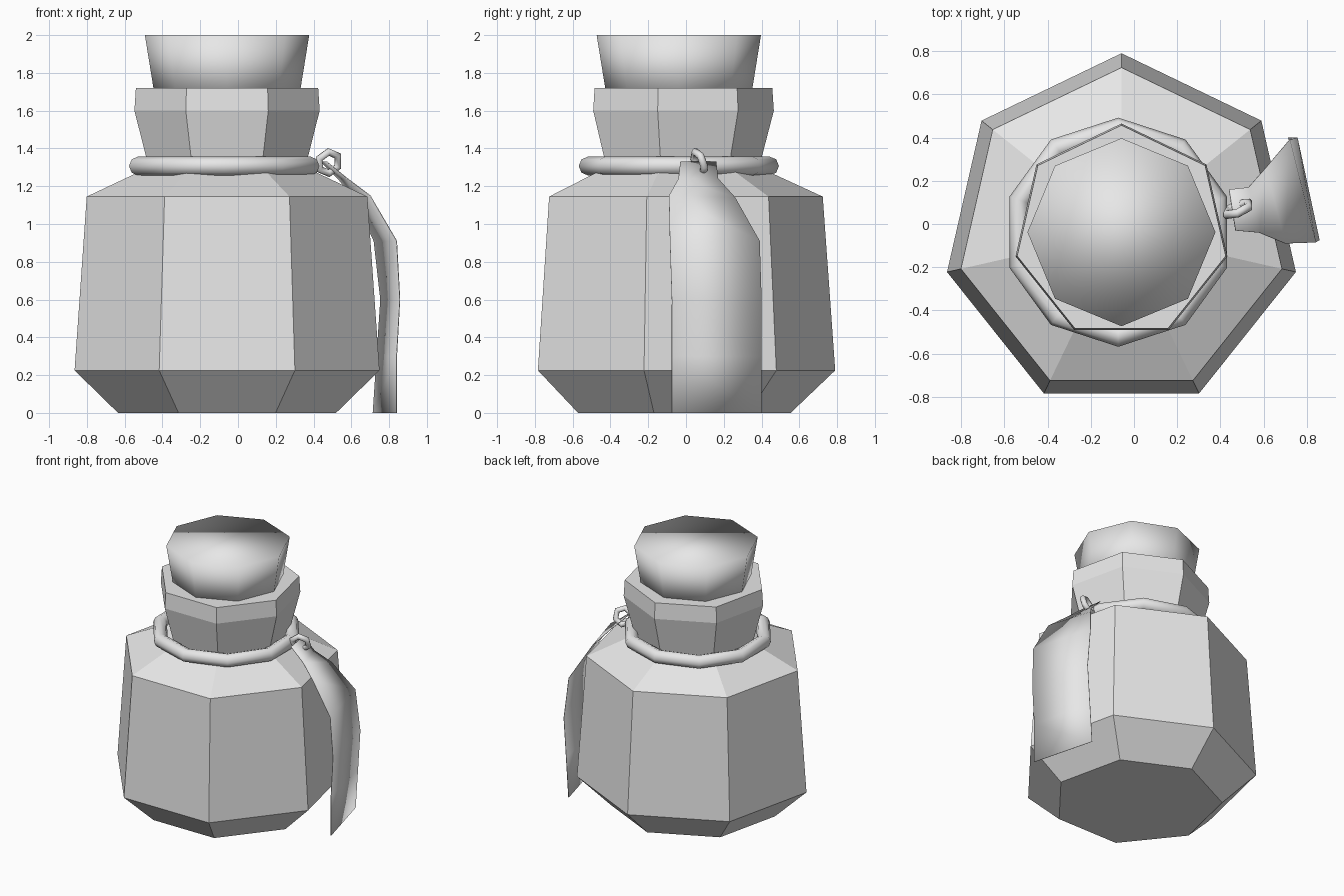
import bpy, bmesh, math
from mathutils import Vector

cube = bpy.data.objects.get("Cube")
if cube:
    bpy.data.objects.remove(cube)

CX, CY = -0.058, -0.038

grey = bpy.data.materials.new("plain_grey")
grey.use_nodes = True
grey.diffuse_color = (0.8, 0.8, 0.8, 1)
grey.node_tree.nodes["Principled BSDF"].inputs["Base Color"].default_value = (0.8, 0.8, 0.8, 1)


def add_object(name, bm, smooth):
    bmesh.ops.recalc_face_normals(bm, faces=bm.faces)
    for f in bm.faces:
        f.smooth = smooth
    mesh = bpy.data.meshes.new(name)
    bm.to_mesh(mesh)
    bm.free()
    mesh.materials.append(grey)
    obj = bpy.data.objects.new(name, mesh)
    bpy.context.collection.objects.link(obj)
    return obj


def lathe(name, profile, sides, start, smooth=False):
    """Closed prism-like solid from (radius, height) pairs."""
    bm = bmesh.new()
    rings = []
    for r, z in profile:
        angles = [start + math.tau * i / sides for i in range(sides)]
        rings.append([bm.verts.new((CX + r * math.cos(a), CY + r * math.sin(a), z)) for a in angles])
    for low, high in zip(rings, rings[1:]):
        for i in range(sides):
            j = (i + 1) % sides
            bm.faces.new((low[i], low[j], high[j], high[i]))
    bm.faces.new(rings[0][::-1])
    bm.faces.new(rings[-1])
    return add_object(name, bm, smooth)


def torus(name, centre, axis, major, minor, segments, sides, start=0.0):
    """Smooth ring around the given axis."""
    bm = bmesh.new()
    turn = Vector((0, 0, 1)).rotation_difference(Vector(axis).normalized())
    rings = []
    for i in range(segments):
        a = start + math.tau * i / segments
        ring = []
        for k in range(sides):
            b = math.tau * k / sides
            r = major + minor * math.cos(b)
            p = Vector((r * math.cos(a), r * math.sin(a), minor * math.sin(b)))
            ring.append(bm.verts.new(turn @ p + Vector(centre)))
        rings.append(ring)
    for i in range(segments):
        one, two = rings[i], rings[(i + 1) % segments]
        for k in range(sides):
            m = (k + 1) % sides
            bm.faces.new((one[k], two[k], two[m], one[m]))
    return add_object(name, bm, True)


# Seven-sided bottle with shoulder, neck and rim
lathe("bottle",
      [(0.592, 0), (0.828, 0.225), (0.762, 1.145), (0.425, 1.3),
       (0.503, 1.6), (0.495, 1.72)], 7, math.pi / 2)

# Stopper
lathe("cork", [(0.38, 1.66), (0.435, 2.0)], 8, 0, smooth=True)

# Cord round the neck, and the small link hanging the tag from it
torus("neck_cord", (CX - 0.015, CY, 1.307), (0, 0, 1), 0.48, 0.05, 10, 8, math.pi / 2)
torus("tag_link", (0.48, 0.07, 1.325), (0.4, -1, -0.35), 0.06, 0.021, 6, 8)

# Curved tag: near edge and far edge at each height
rows = [((0.47, -0.03, 1.33), (0.44, 0.16, 1.33)),
        ((0.58, -0.04, 1.24), (0.53, 0.17, 1.24)),
        ((0.70, -0.09, 1.15), (0.61, 0.26, 1.14)),
        ((0.84, -0.085, 0.91), (0.72, 0.39, 0.91)),
        ((0.857, -0.075, 0.6), (0.755, 0.40, 0.6)),
        ((0.84, -0.075, 0.3), (0.735, 0.40, 0.3)),
        ((0.84, -0.075, 0), (0.715, 0.40, 0))]
bm = bmesh.new()
edges = [[bm.verts.new(p) for p in row] for row in rows]
for (a, b), (c, d) in zip(edges, edges[1:]):
    bm.faces.new((a, b, d, c))
tag = add_object("tag", bm, True)
solid = tag.modifiers.new("thickness", "SOLIDIFY")
solid.thickness = 0.004
solid.offset = 0
